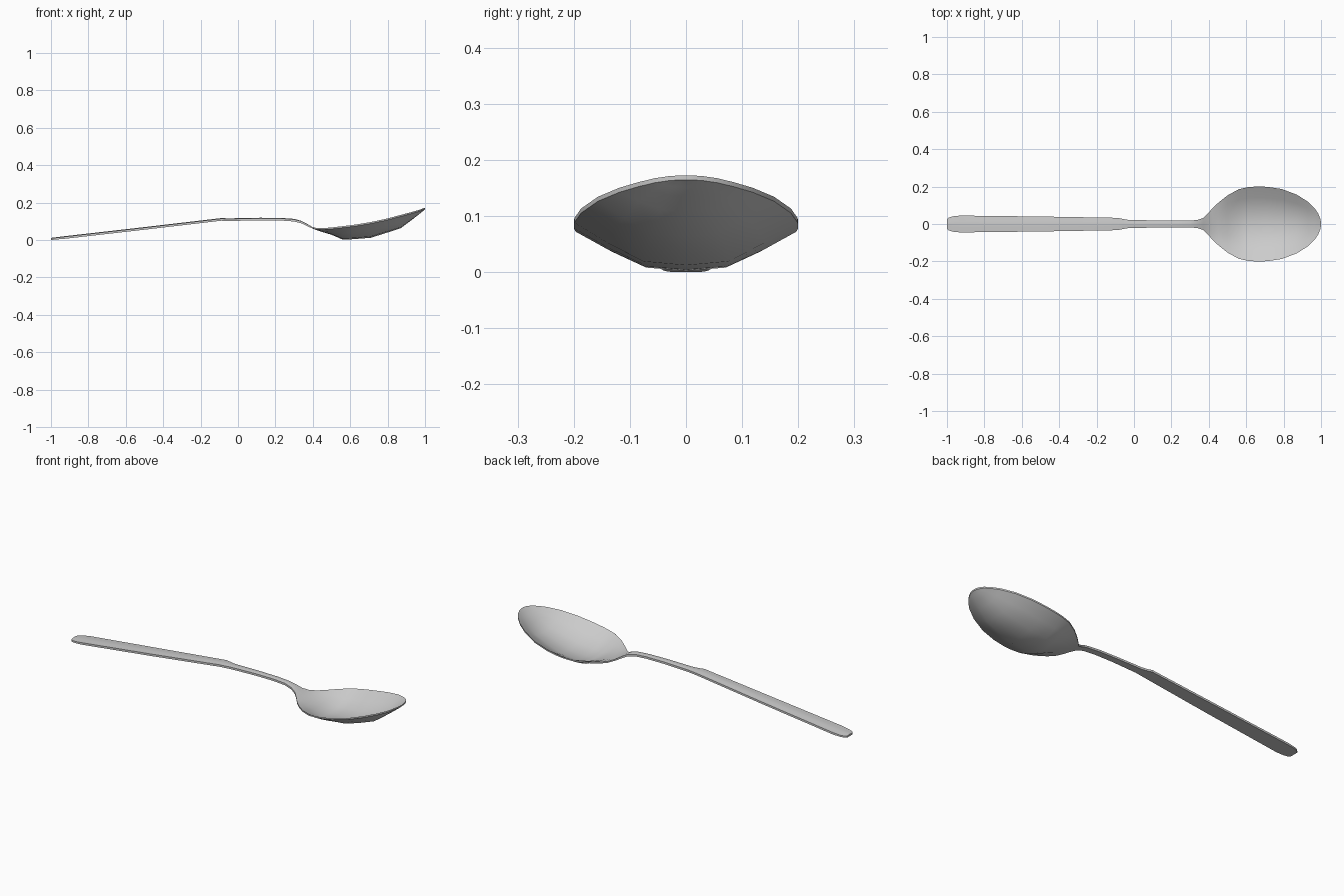
import bpy, bmesh, math

# Stations along the spoon: x, half width, edge height, depth (negative = ridge)
HANDLE = [
    (-1.0, .025, .009, -.002), (-.99, .034, .010, -.003), (-.97, .041, .012, -.003),
    (-.93, .045, .017, -.003), (-.5, .040, .066, -.003), (-.09, .033, .114, -.003),
    (-.06, .027, .113, -.003), (-.03, .022, .113, -.003), (.12, .019, .116, -.003),
    (.23, .018, .115, -.003), (.30, .018, .110, -.003), (.34, .022, .100, -.002),
    (.37, .032, .085, -.001),
]
BOWL = [
    (.395, .056, .071, 0), (.42, .085, .064, .003), (.45, .113, .063, .012),
    (.50, .153, .067, .031), (.56, .186, .074, .064), (.61, .197, .080, .068),
    (.65, .200, .086, .071), (.71, .199, .096, .076), (.79, .187, .113, .068),
    (.87, .157, .134, .063), (.93, .119, .150, .034), (.965, .085, .160, .017),
    (.985, .056, .167, .008), (.996, .029, .171, .002), (1.0, .010, .172, 0),
]
# Cross-section: position across, share of the depth reached there
ACROSS = [(-1, 0), (-.7, .48), (-.38, .91), (0, 1), (.38, .91), (.7, .48), (1, 0)]

bm = bmesh.new()


def ring(x, w, z, depth, thick):
    """Closed cross-section: top from left to right, underside back."""
    top, low = [], []
    for s, f in ACROSS:
        share = f if depth > 0 else 1 - abs(s)
        top.append(bm.verts.new((x, w * s, z - depth * share)))
        low.append(bm.verts.new((x, w * s, z - max(depth, 0) * share - thick)))
    return top + low[::-1]


rings = [ring(*s, .009 if s[0] < -.95 else .011) for s in HANDLE]
rings += [ring(*s, .008) for s in BOWL]

# Skin between neighbouring sections and close both ends
for a, b in zip(rings, rings[1:]):
    n = len(a)
    for i in range(n):
        j = (i + 1) % n
        bm.faces.new((a[i], a[j], b[j], b[i]))
bm.faces.new(rings[0])
bm.faces.new(rings[-1][::-1])
bmesh.ops.recalc_face_normals(bm, faces=bm.faces)

mesh = bpy.data.meshes.new("spoon")
bm.to_mesh(mesh)
bm.free()
spoon = bpy.data.objects.new("spoon", mesh)
bpy.context.collection.objects.link(spoon)

# Smooth bowl with crisp rim
bpy.context.view_layer.objects.active = spoon
spoon.select_set(True)
bpy.ops.object.shade_smooth_by_angle(angle=math.radians(40))
